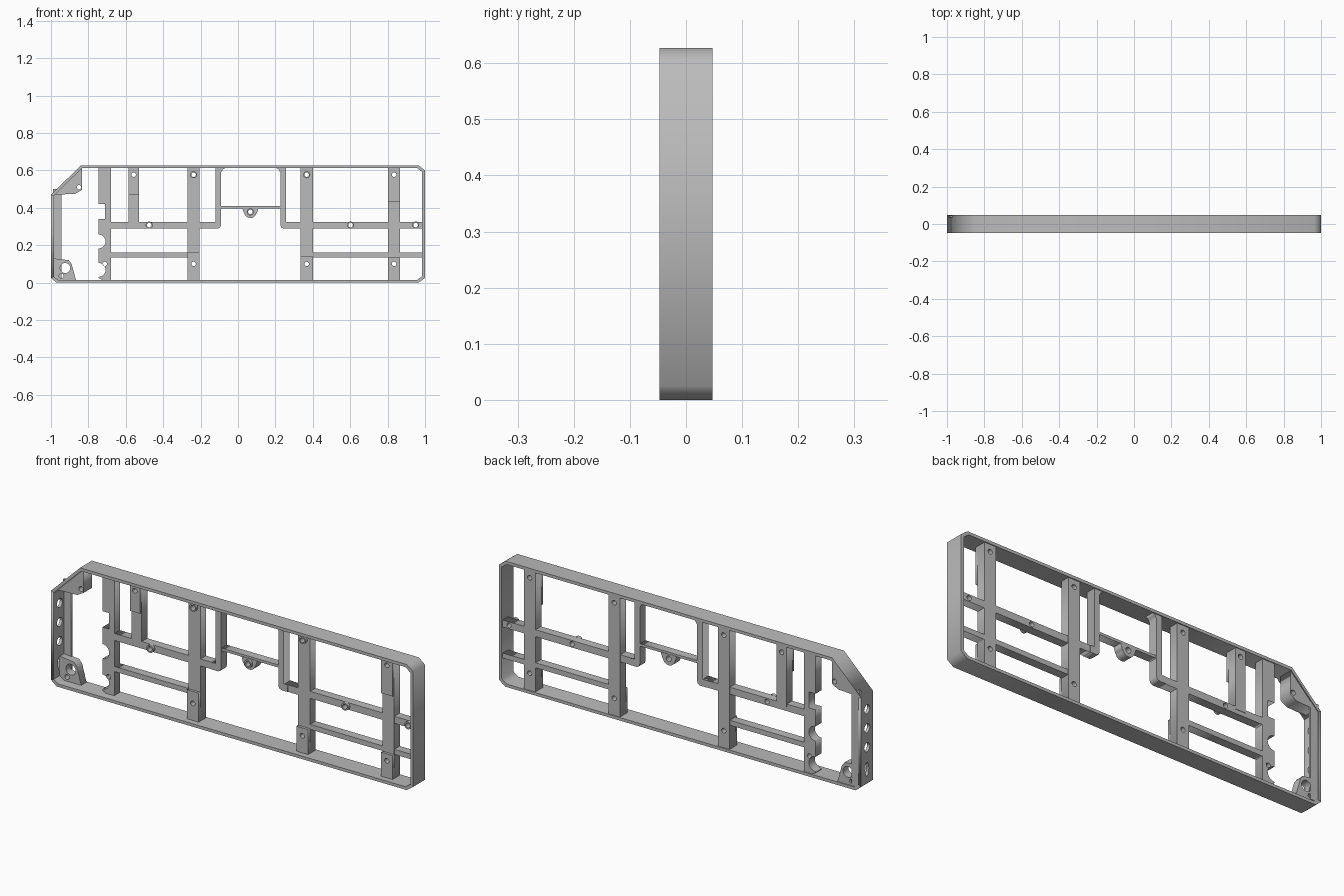
import bpy
from math import sin, cos, radians
from mathutils import Matrix

if "Cube" in bpy.data.objects:
    bpy.data.objects.remove(bpy.data.objects["Cube"], do_unlink=True)

grey = bpy.data.materials.new("plain grey")
colour = (0.5, 0.5, 0.5, 1)
grey.use_nodes = True
grey.diffuse_color = colour
grey.node_tree.nodes["Principled BSDF"].inputs["Base Color"].default_value = colour

# Axis maps: profile drawn in XZ and extruded in Y, or drawn in YZ and extruded in X
FACE_FRONT = Matrix(((1, 0, 0), (0, 0, -1), (0, 1, 0)))
FACE_SIDE = Matrix(((0, 0, 1), (1, 0, 0), (0, 1, 0)))

BACK = 0.042
FRONT = -0.005
RAISED = -0.018
TOP, FLOOR = 0.614, 0.012


def arc(cx, cz, r, start=0, end=360, steps=24, stretch=1):
    """Points along an arc; the end point is dropped on a full circle."""
    count = steps if abs(end - start) == 360 else steps + 1
    angles = [radians(start + (end - start) * i / steps) for i in range(count)]
    return [(cx + r * cos(a), cz + r * stretch * sin(a)) for a in angles]


def plate(name, outline, near, far, holes=(), axes=FACE_FRONT):
    """Extrude a flat profile with holes between two depths."""
    curve = bpy.data.curves.new(name, 'CURVE')
    curve.dimensions = '2D'
    curve.fill_mode = 'BOTH'
    curve.extrude = (far - near) / 2
    for loop in [outline, *holes]:
        spline = curve.splines.new('POLY')
        spline.points.add(len(loop) - 1)
        for point, (u, v) in zip(spline.points, loop):
            point.co = (u, v, 0, 1)
        spline.use_cyclic_u = True
    source = bpy.data.objects.new(name + "_profile", curve)
    bpy.context.scene.collection.objects.link(source)
    graph = bpy.context.evaluated_depsgraph_get()
    mesh = bpy.data.meshes.new_from_object(source.evaluated_get(graph))
    bpy.data.objects.remove(source, do_unlink=True)
    mesh.transform(axes.to_4x4())
    mesh.materials.clear()
    mesh.materials.append(grey)
    obj = bpy.data.objects.new(name, mesh)
    bpy.context.scene.collection.objects.link(obj)
    middle = (near + far) / 2
    obj.location = (0, middle, 0) if axes is FACE_FRONT else (middle, 0, 0)
    return obj


def rect(left, right, low, high):
    return [(left, low), (right, low), (right, high), (left, high)]


def hole(x, z, r=0.012):
    return arc(x, z, r)


# Outer frame, open on the end that carries the perforated wall
plate("outer_frame", [
    (-1, .47), (-.84, .627), (.965, .627), (1, .6), (1, .025), (.965, 0),
    (-.97, 0), (-1, .025), (-.985, .032), (-.963, .015), (.958, .015),
    (.985, .034), (.985, .592), (.958, .612), (-.834, .612), (-.985, .464),
], -.047, .047)

# Perforated end wall with three round ports and a slot
ports = [arc(0, z, .022) for z in (.395, .3, .205)]
ports.append(arc(0, .096, .014, stretch=2.5))
plate("end_wall", rect(-.047, .047, .025, .47), -1, -.985, ports, FACE_SIDE)
plate("end_wall_flange", rect(-.99, -.945, .02, .5), .034, .044)

# Corner gusset and corner bracket
plate("corner_gusset", [(-.985, .475), (-.87, .475), (-.835, .495),
                        (-.835, .615), (-.985, .47)],
      -.025, BACK, [hole(-.85, .51)])
plate("corner_bracket", [(-.99, .02), (-.96, .01), (-.865, .01), (-.89, .1),
                         (-.905, .12), (-.99, .13)],
      0, BACK, [hole(-.924, .078, .027), hole(-.945, .036)])

# Scalloped column beside the open bay
scallops = [p for z in (.22, .068) for p in arc(-.745, z, .037, 90, -90, 12)]
plate("scalloped_column", [
    (-.68, FLOOR), (-.68, TOP), (-.745, TOP), (-.745, .42), (-.71, .42),
    (-.71, .34), (-.745, .34), *scallops, (-.745, .025), (-.72, FLOOR),
], FRONT, BACK, [hole(-.685 - .027, .1)])

# Columns: left, right, bottom, then heights of the screw holes
columns = {
    "short_column": (-.585, -.53, .31, [.577]),
    "inner_right_column": (-.27, -.205, FLOOR, [.577, .1]),
    "inner_left_column": (.335, .4, FLOOR, [.577, .1]),
    "outer_left_column": (.803, .866, FLOOR, [.577, .1]),
}
for name, (left, right, low, heights) in columns.items():
    holes = [hole((left + right) / 2, z) for z in heights]
    plate(name, rect(left, right, low, TOP), FRONT, BACK, holes)

# Raised pads on the column fronts: column, bottom, top, screw height
pads = [("short_column", .47, TOP, .577), ("outer_left_column", .43, TOP, .577),
        ("inner_right_column", FLOOR, .16, .1), ("inner_left_column", FLOOR, .14, .1),
        ("outer_left_column", FLOOR, .135, .1)]
for name, low, high, screw in pads:
    left, right = columns[name][:2]
    plate(name + "_pad", rect(left, right, low, high), RAISED, FRONT,
          [hole((left + right) / 2, screw)])

# Horizontal rails, set a hair inside the columns
rails = {
    "upper_right_rail": (-.7, -.12, .29, .325, [-.475]),
    "upper_left_rail": (.26, .99, .29, .325, [.602, .95]),
    "lower_right_rail": (-.7, -.21, .135, .16, []),
    "lower_left_rail": (.34, .99, .135, .16, []),
    "pocket_sill": (-.1, .235, .397, .41, []),
}
for name, (left, right, low, high, screws) in rails.items():
    plate(name, rect(left, right, low, high), FRONT + .002, BACK - .002,
          [hole(x, (low + high) / 2) for x in screws])

# Pocket side walls, mirrored about the pocket centre
CENTRE = .068
for side, sign in (("right", 1), ("left", -1)):
    wall = [(-.188, TOP), (-.133, TOP), (-.15, .605), (-.158, .59),
            (-.158, .31), (-.163, .296), (-.175, .29), (-.21, .29),
            (-.21, .325), (-.188, .325)]
    plate("pocket_wall_" + side, [(CENTRE + sign * x, z) for x, z in wall],
          FRONT, BACK)

# Screw tab hanging below the pocket sill
plate("pocket_tab", [(.11, .4), (.1, .37), *arc(.066, .378, .033, -15, -165, 12),
                     (.032, .37), (.022, .4)],
      FRONT, BACK, [hole(.066, .378, .014)])

# Raised ring bosses around the main screw holes
for i, (x, z) in enumerate([(-.2375, .577), (.3675, .577), (-.475, .3075),
                            (.602, .3075), (.95, .3075), (.066, .378)]):
    plate(f"screw_boss_{i + 1}", arc(x, z, .019), RAISED, FRONT + .004, [hole(x, z)])
